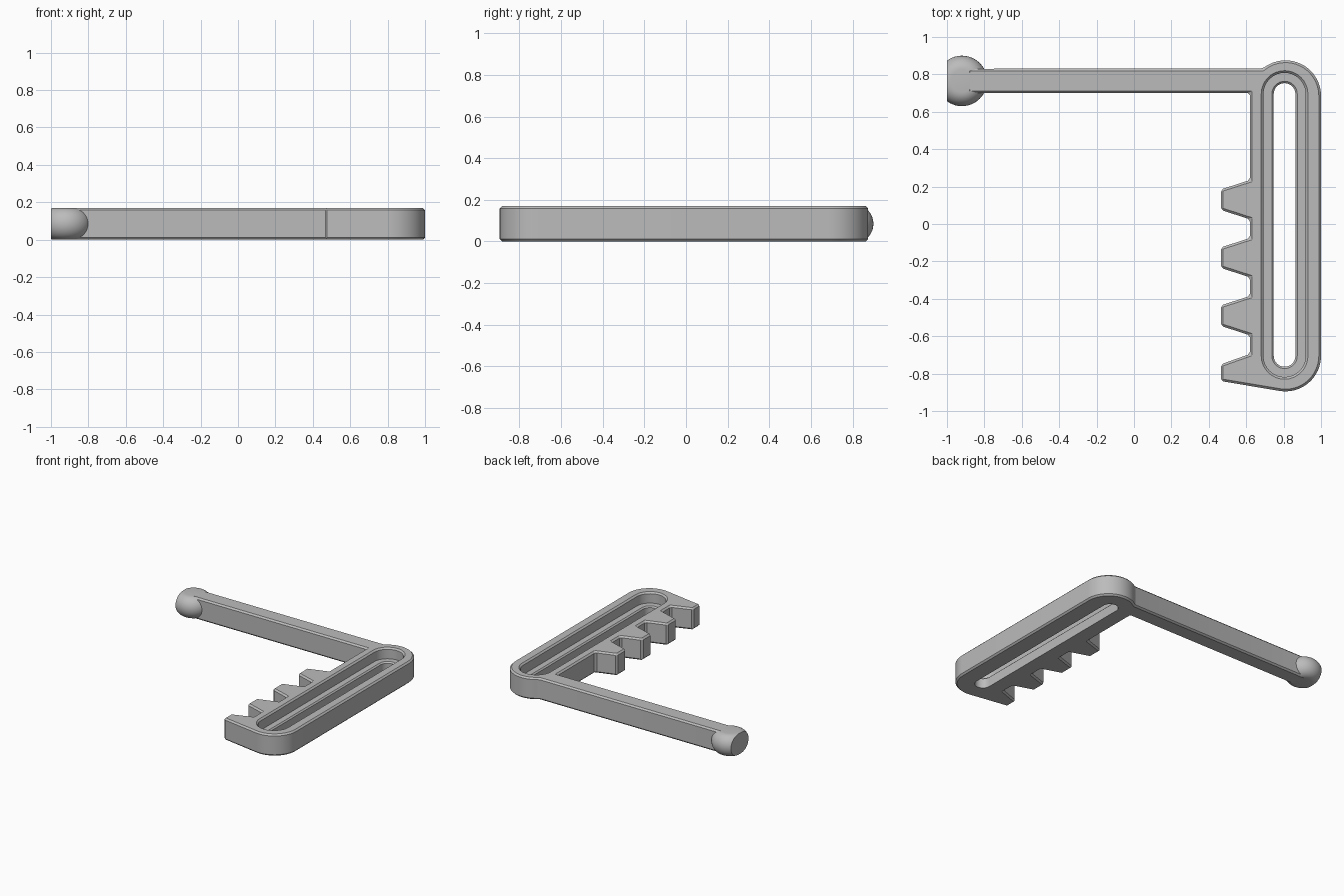
import bpy, bmesh
from math import sin, cos, pi, radians

if "Cube" in bpy.data.objects:
    bpy.data.objects.remove(bpy.data.objects["Cube"])

grey = bpy.data.materials.new("plain_grey")
grey.use_nodes = True
colour = (0.5, 0.5, 0.5, 1)
grey.diffuse_color = colour
grey.node_tree.nodes["Principled BSDF"].inputs["Base Color"].default_value = colour

HEIGHT, CX, Y_LOW, Y_HIGH, R = 0.17, 0.81, -0.705, 0.685, 0.19


def add_object(name, bm):
    bmesh.ops.recalc_face_normals(bm, faces=bm.faces)
    mesh = bpy.data.meshes.new(name)
    bm.to_mesh(mesh)
    bm.free()
    mesh.materials.append(grey)
    obj = bpy.data.objects.new(name, mesh)
    bpy.context.collection.objects.link(obj)
    return obj


def loft(name, rings):
    """Skin a stack of equal point rings and cap both ends."""
    bm = bmesh.new()
    loops = [[bm.verts.new(p) for p in ring] for ring in rings]
    n = len(loops[0])
    for a, b in zip(loops, loops[1:]):
        for i in range(n):
            j = (i + 1) % n
            bm.faces.new((a[i], a[j], b[j], b[i]))
    bm.faces.new(loops[0])
    bm.faces.new(loops[-1])
    return add_object(name, bm)


def arc(cx, cy, r, start, end, steps):
    angles = [radians(start + (end - start) * i / steps) for i in range(steps + 1)]
    return [(cx + r * cos(a), cy + r * sin(a)) for a in angles]


# Frame outline: rounded bar, arm, and teeth down the inner side
outline = arc(CX, Y_LOW, R, -100, 0, 16) + arc(CX, Y_HIGH, R, 0, 130, 20)
outline += [(-0.89, 0.83), (-0.89, 0.70), (0.62, 0.70)]
for k in range(3):
    y = 0.13 - 0.31 * k
    outline += [(0.62, y + 0.105), (0.465, y + 0.055),
                (0.465, y - 0.055), (0.62, y - 0.105)]
outline += [(0.62, -0.695), (0.465, -0.75), (0.465, -0.84)]
frame = loft("toothed_frame", [[(x, y, z) for x, y in outline] for z in (0, HEIGHT)])
bevel = frame.modifiers.new("chamfer", "BEVEL")
bevel.width = 0.012
bevel.segments = 1
bevel.limit_method = "ANGLE"
bevel.angle_limit = radians(25)


# Stepped slot cutter: narrow through slot, wide recess, chamfered rim
def stadium(r, z):
    pts = arc(CX - 0.005, Y_LOW, r, -180, 0, 16) + arc(CX - 0.005, Y_HIGH + 0.01, r, 0, 180, 16)
    return [(x, y, z) for x, y in pts]


steps = [(0.058, -0.02), (0.058, 0.075), (0.068, 0.085),
         (0.113, 0.085), (0.113, 0.158), (0.135, 0.18)]
cutter = loft("slot_cutter", [stadium(r, z) for r, z in steps])
cutter.hide_render = True
cutter.hide_set(True)
cut = frame.modifiers.new("slot", "BOOLEAN")
cut.operation = "DIFFERENCE"
cut.solver = "EXACT"
cut.object = cutter

# Rounded knob at the arm end, sliced flat on its outer side
BX, BY, CORE, ROUND, HALF = -0.92, 0.765, 0.06, 0.075, HEIGHT / 2
rings = []
for i in range(17):
    a = -pi / 2 + pi * i / 16
    r, z = CORE + ROUND * cos(a), HALF + HALF * sin(a)
    rings.append([(x, y, z) for x, y in arc(BX, BY, r, 0, 352.5, 47)])
knob = loft("arm_end_knob", rings)
bm = bmesh.new()
bm.from_mesh(knob.data)
bmesh.ops.bisect_plane(bm, geom=bm.verts[:] + bm.edges[:] + bm.faces[:],
                       plane_co=(-1, 0, 0), plane_no=(-1, 0, 0), clear_outer=True)
bmesh.ops.holes_fill(bm, edges=[e for e in bm.edges if e.is_boundary])
bmesh.ops.recalc_face_normals(bm, faces=bm.faces)
bm.to_mesh(knob.data)
bm.free()

# Apply the frame's cuts, then smooth the curved walls
bpy.context.view_layer.update()
final = bpy.data.meshes.new_from_object(frame.evaluated_get(bpy.context.evaluated_depsgraph_get()))
frame.modifiers.clear()
frame.data = final
bpy.data.objects.remove(cutter)
bpy.ops.object.select_all(action="DESELECT")
for obj in (frame, knob):
    obj.select_set(True)
bpy.context.view_layer.objects.active = frame
bpy.ops.object.shade_smooth_by_angle(angle=radians(25))
